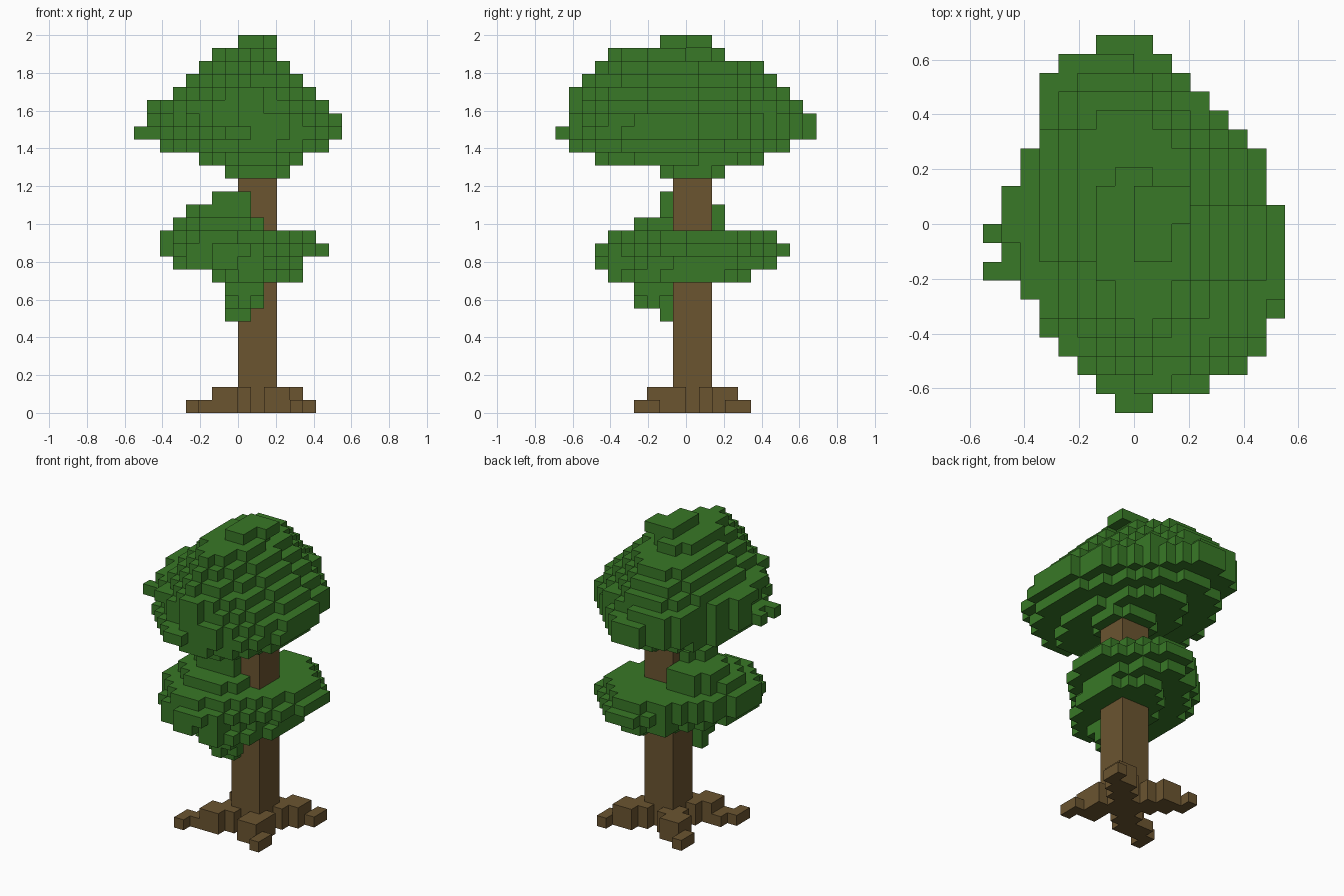
import bpy
import bmesh

if "Cube" in bpy.data.objects:
    bpy.data.objects.remove(bpy.data.objects["Cube"], do_unlink=True)

S = 2 / 29  # edge length of one block


def make_material(name, color):
    mat = bpy.data.materials.new(name)
    mat.use_nodes = True
    mat.diffuse_color = (*color, 1)
    mat.node_tree.nodes["Principled BSDF"].inputs["Base Color"].default_value = (*color, 1)
    return mat


leaf_green = make_material("leaf green", (0.040, 0.188, 0.020))
bark_brown = make_material("bark brown", (0.147, 0.090, 0.030))


def build_blocks(name, cells, mat):
    """Outer skin of a set of unit blocks."""
    bm = bmesh.new()
    verts = {}

    def vert(p):
        if p not in verts:
            verts[p] = bm.verts.new([c * S for c in p])
        return verts[p]

    for cell in sorted(cells):
        for axis in range(3):
            for side in (0, 1):
                beside = list(cell)
                beside[axis] += 2 * side - 1
                if tuple(beside) in cells:
                    continue
                ring = []
                for a, b in ((0, 0), (1, 0), (1, 1), (0, 1)):
                    p = list(cell)
                    p[axis] += side
                    p[(axis + 1) % 3] += a
                    p[(axis + 2) % 3] += b
                    ring.append(vert(tuple(p)))
                bm.faces.new(ring if side else ring[::-1])
    mesh = bpy.data.meshes.new(name)
    bm.to_mesh(mesh)
    bm.free()
    mesh.materials.append(mat)
    obj = bpy.data.objects.new(name, mesh)
    bpy.context.collection.objects.link(obj)
    return obj


def oval_layer(z, x0, x1, y0, y1, same, back, front):
    """Blocks of an oval filling the bounds. The last three values cut (+) or
    fill (-) its corners: both like-signed ones, -x+y and +x-y."""
    cells = set()
    for x in range(x0, x1):
        for y in range(y0, y1):
            u = (2 * x + 1 - x0 - x1) / (x1 - x0)
            v = (2 * y + 1 - y0 - y1) / (y1 - y0)
            corner = same if u * v > 0 else back if v > 0 else front
            if u * u + v * v + corner * abs(u * v) <= 0.92:
                cells.add((x, y, z))
    return cells


# Widest outline of the foliage: left and right end of each row
left_ends = [-1, -2, -3, -4, -5, -5, -6, -8, -7, -8, -7, -7, -6, -6, -5, -5, -5, -5, -4, -2]
right_ends = [1, 4, 6, 7, 7, 8, 8, 8, 8, 8, 8, 7, 7, 7, 6, 5, 4, 3, 2, 1]
outline = {(x, row - 10) for row, (a, b) in enumerate(zip(left_ends, right_ends))
           for x in range(a, b)}


def foliage(bottom, layers):
    """Stacked ovals, trimmed to the outline."""
    cells = set()
    for i, layer in enumerate(layers):
        cells |= oval_layer(bottom + i, *layer)
    return {c for c in cells if c[:2] in outline}


# Crown: leans towards the back right as it rises
crown = foliage(18, [
    (-1, 4, -2, 3, 0, 0, 0), (-3, 5, -7, 6, 0.3, -0.3, -0.3),
    (-6, 7, -9, 8, 0.4, -0.4, -0.4), (-8, 8, -10, 10, -2, -2, -2),
    (-7, 8, -9, 10, 0.4, -0.5, -0.4), (-7, 7, -9, 9, 0.4, -0.6, -0.2),
    (-5, 6, -9, 8, 0.4, -0.6, 0), (-4, 5, -8, 7, 0.4, -0.7, 0.2),
    (-3, 4, -7, 6, 0.4, -0.7, 0.3), (-2, 3, -6, 3, 0.4, -0.7, 0.4),
    (0, 3, -2, 2, -0.3, -0.7, 3)])
build_blocks("crown", crown, leaf_green)

# Lower foliage: flat disc with a lump above and below on the front side
lower = foliage(7, [
    (-1, 1, -2, -1, 0, 0, 0), (-1, 2, -4, -1, 0.3, 0, 0.3),
    (-1, 2, -4, -1, 0, 0, 0), (-2, 5, -6, 5, -0.3, 0.5, 0.5),
    (-5, 5, -7, 7, -0.35, 0.9, 0.9), (-6, 7, -7, 8, -0.35, 0.9, 0.9),
    (-6, 6, -6, 7, -0.35, 0.9, 0.9), (-5, 2, -4, 3, 0, 0.3, -0.4),
    (-4, 1, -2, 3, 0, 0.3, -0.6), (-2, 1, -2, 1, 0, 0.3, -0.6)])
trunk_area = {(x, y) for x in range(3) for y in range(-1, 2)}
lower = {c for c in lower if c[:2] not in trunk_area}
build_blocks("lower_foliage", lower, leaf_green)

# Trunk: one square post
bpy.ops.mesh.primitive_cube_add(size=1, location=(1.5 * S, 0.5 * S, 9.25 * S))
trunk = bpy.context.object
trunk.name = "trunk"
trunk.scale = (3 * S, 3 * S, 18.5 * S)
bpy.ops.object.transform_apply(location=True, rotation=False, scale=True)
trunk.data.materials.append(bark_brown)

# Roots: four stepped arms running diagonally from the trunk corners
roots = set()
for cx, cy, ex, ey in ((0, -1, -4, -4), (2, -1, 4, -4), (0, 1, -3, 4), (2, 1, 5, 4)):
    sx = 1 if ex > cx else -1
    sy = 1 if ey > cy else -1
    steps = max(abs(ex - cx), abs(ey - cy))
    for t in range(steps + 1):
        x = cx + round((ex - cx) * t / steps)
        y = cy + round((ey - cy) * t / steps)
        arm = {(x, y), (x, y - sy)}
        if t < steps:
            arm.add((x - sx, y))
        roots |= {(a, b, 0) for a, b in arm}
        # upper step stops short of the tips
        if t <= steps / 2 + 0.6:
            roots |= {(a, b, 1) for a, b in arm}
roots = {c for c in roots if c[:2] not in trunk_area}
build_blocks("roots", roots, bark_brown)
